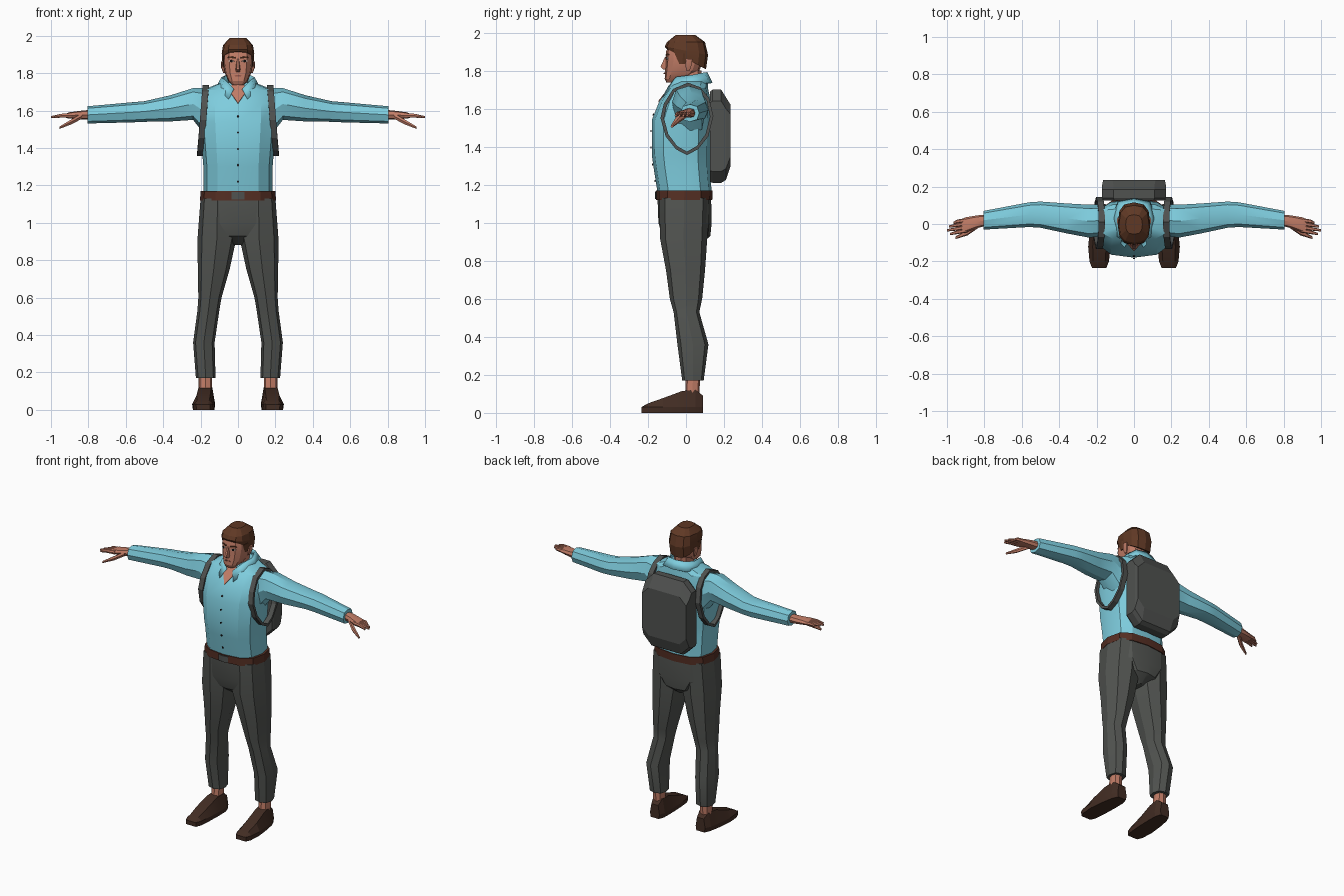
import bpy, bmesh, math
from mathutils import Vector
from mathutils.bvhtree import BVHTree

if "Cube" in bpy.data.objects:
    bpy.data.objects.remove(bpy.data.objects["Cube"])

def mat(name, r, g, b):
    m = bpy.data.materials.new(name)
    m.diffuse_color = (r, g, b, 1)
    m.use_nodes = True
    m.node_tree.nodes["Principled BSDF"].inputs["Base Color"].default_value = m.diffuse_color
    return m

SHIRT = mat("shirt_blue", .21, .61, .73)
GREY = mat("trouser_grey", .085, .09, .083)
PACK = mat("pack_grey", .08, .084, .08)
SKIN = mat("skin", .54, .205, .135)
HAIR = mat("hair_brown", .115, .04, .018)
SHOE = mat("shoe_brown", .055, .026, .017)
BELT = mat("belt_brown", .09, .028, .017)
DARK = mat("dark", .012, .01, .01)
WHITE = mat("eye_white", .6, .55, .52)
LIP = mat("lip", .3, .09, .065)

def finish(name, bm, material, mirror=False, angle=25, thick=0):
    bmesh.ops.recalc_face_normals(bm, faces=bm.faces)
    me = bpy.data.meshes.new(name)
    bm.to_mesh(me)
    bm.free()
    me.materials.append(material)
    ob = bpy.data.objects.new(name, me)
    bpy.context.collection.objects.link(ob)
    if angle:
        bpy.ops.object.select_all(action='DESELECT')
        ob.select_set(True)
        bpy.context.view_layer.objects.active = ob
        bpy.ops.object.shade_smooth_by_angle(angle=math.radians(angle))
    if mirror:
        ob.modifiers.new("mirror", 'MIRROR').use_clip = True
    if thick:
        s = ob.modifiers.new("thickness", 'SOLIDIFY')
        s.thickness, s.offset = thick, 0
    return ob

def loft(name, rings, material, cap=True, loop=False, closed=True, **kw):
    """Skin a list of equal-length point rings."""
    bm = bmesh.new()
    vs = [[bm.verts.new(p) for p in r] for r in rings]
    n = len(rings[0])
    pairs = list(zip(vs, vs[1:])) + ([(vs[-1], vs[0])] if loop else [])
    for a, b in pairs:
        for i in range(n if closed else n - 1):
            j = (i + 1) % n
            bm.faces.new((a[i], a[j], b[j], b[i]))
    if cap and not loop:
        bm.faces.new(vs[0])
        bm.faces.new(vs[-1])
    return finish(name, bm, material, **kw)

def oval(n, p=.8):
    """Unit squared-off oval."""
    out = []
    for i in range(n):
        c, s = math.cos(2 * math.pi * i / n), math.sin(2 * math.pi * i / n)
        out.append((math.copysign(abs(c) ** p, c) if abs(c) > 1e-6 else 0,
                    math.copysign(abs(s) ** p, s) if abs(s) > 1e-6 else 0))
    return out

def zring(z, x0, x1, yf, yb, n=12, p=.75, slope=0):
    xc, yc, rx, ry = (x0 + x1) / 2, (yf + yb) / 2, (x1 - x0) / 2, (yb - yf) / 2
    return [(xc + rx * u, yc + ry * v, z + slope * (yc + ry * v)) for u, v in oval(n, p)]

def xring(x, y, z, ry, rz, n=8, p=.8):
    return [(x, y + ry * u, z + rz * v) for u, v in oval(n, p)]

def body(name, rows, material, n=12, p=.75, **kw):
    """Symmetric upright part from rows of (z, half width, front y, back y)."""
    return loft(name, [zring(z, -w, w, f, b, n, p) for z, w, f, b in rows], material, **kw)

def limb(name, rows, material, n=8, **kw):
    return loft(name, [xring(*r, n=n) for r in rows], material, mirror=True, **kw)

def plate(name, pts, target, material, mirror=False, lift=.004):
    """Thin patch laid on the front of the target, outline in x, z."""
    me = target.data
    tree = BVHTree.FromPolygons([v.co for v in me.vertices], [p.vertices for p in me.polygons])
    bm = bmesh.new()
    vs = []
    for x, z in pts:
        hit = tree.ray_cast(Vector((x, -1, z)), Vector((0, 1, 0)))[0]
        vs.append(bm.verts.new((x, (hit.y if hit else -.1) - lift, z)))
    bm.faces.new(vs)
    return finish(name, bm, material, mirror=mirror, angle=0, thick=.005)

# Shirt
torso = body("shirt_body", [(1.16, .185, -.15, .135), (1.3, .185, -.172, .125), (1.36, .19, -.18, .125),
                            (1.54, .205, -.18, .13), (1.64, .21, -.14, .13), (1.71, .19, -.09, .115),
                            (1.75, .09, -.05, .115)], SHIRT)
limb("sleeves", [(.17, .02, 1.59, .085, .13), (.24, .015, 1.635, .088, .085), (.36, .03, 1.612, .08, .07),
                 (.5, .05, 1.595, .07, .055), (.56, .05, 1.591, .066, .054), (.805, .02, 1.577, .05, .046)],
     SHIRT, angle=30)
loft("collar", [[(.022, -.09, 1.715), (.07, -.05, 1.765), (.085, .03, 1.775), (.06, .095, 1.788), (0, .108, 1.79)],
                [(.05, -.12, 1.66), (.095, -.07, 1.705), (.112, .03, 1.725), (.085, .118, 1.735), (0, .135, 1.735)]],
     SHIRT, cap=False, closed=False, mirror=True, thick=.01)
plate("open_neckline", [(0, 1.638), (.036, 1.69), (.036, 1.735), (0, 1.74)], torso, SKIN, mirror=True)
for k in range(5):
    z = 1.22 + k * .0875
    plate(f"button_{k + 1}", [(.006 * u, z + .006 * v) for u, v in oval(6, 1)], torso, DARK)

# Belt and buckle
belt = body("belt", [(1.12, .203, -.157, .138), (1.17, .2, -.157, .14)], BELT)
plate("buckle", [(0, 1.125), (.035, 1.125), (.035, 1.165), (0, 1.165)], belt, PACK, mirror=True)

# Trousers
body("trouser_hips", [(1.135, .198, -.15, .132), (1.0, .19, -.145, .135), (.93, .12, -.125, .128),
                      (.88, .02, -.06, .07)], GREY)
loft("trouser_legs", [zring(*r, n=8, p=.75) for r in
                      [(1.13, .02, .2, -.14, .12), (.92, .008, .216, -.137, .112), (.75, .045, .215, -.105, .1),
                       (.6, .088, .212, -.085, .085), (.53, .1, .217, -.065, .07), (.36, .125, .24, -.045, .118),
                       (.17, .12, .225, -.02, .093)]], GREY, mirror=True)

# Ankles and shoes
loft("ankles", [zring(.09, .14, .21, -.005, .07, 8), zring(.2, .14, .21, 0, .075, 8)], SKIN, mirror=True)
loft("shoes", [[(x - wb, y, 0), (x + wb, y, 0), (x + w, y, .03), (x + wt, y, zt), (x - wt, y, zt), (x - w, y, .03)]
               for y, x, wb, w, wt, zt in
               [(.09, .17, .03, .035, .025, .09), (.05, .172, .045, .05, .034, .122), (-.02, .178, .052, .056, .034, .115),
                (-.12, .185, .056, .06, .036, .078), (-.2, .186, .05, .052, .032, .05),
                (-.235, .186, .036, .038, .026, .028)]], SHOE, mirror=True, angle=15)

# Hands
limb("palms", [(.79, .02, 1.578, .03, .026), (.84, .012, 1.576, .034, .023), (.9, -.005, 1.574, .041, .017),
               (.92, -.01, 1.572, .036, .012)], SKIN)
for k, (y0, y1, tip) in enumerate([(.022, .006, .965), (.003, -.014, .99), (-.016, -.034, 1.0), (-.034, -.054, .985)]):
    limb(f"finger_{k + 1}", [(.89, y0, 1.574, .011, .013), (.945, (y0 + y1) / 2, 1.573, .01, .011),
                             (tip, y1, 1.565, .006, .006)], SKIN, n=6)
limb("thumbs", [(.835, -.005, 1.57, .018, .016), (.89, -.045, 1.54, .016, .015), (.955, -.074, 1.508, .007, .007)],
     SKIN, n=6)

# Neck and head
body("neck", [(1.68, .06, -.06, .08), (1.73, .052, -.045, .08), (1.8, .052, -.045, .085)], SKIN, n=10)
head = body("head", [(1.737, .032, -.103, -.04), (1.757, .052, -.112, .01), (1.8, .07, -.11, .07),
                     (1.85, .078, -.106, .09), (1.9, .08, -.105, .1), (1.95, .068, -.085, .09)], SKIN)
loft("nose", [[(-.005, -.1, 1.878), (.005, -.1, 1.878), (.005, -.111, 1.872), (-.005, -.111, 1.872)],
              [(-.014, -.1, 1.82), (.014, -.1, 1.82), (.007, -.134, 1.82), (-.007, -.134, 1.82)],
              [(-.012, -.1, 1.807), (.012, -.1, 1.807), (.005, -.12, 1.807), (-.005, -.12, 1.807)]], SKIN)
loft("ears", [zring(1.8, .07, .078, .0, .02, 6), zring(1.83, .073, .09, -.005, .032, 6),
              zring(1.862, .075, .092, -.002, .036, 6)], SKIN, mirror=True)
plate("eyes", [(.02, 1.864), (.036, 1.858), (.052, 1.865), (.036, 1.872)], head, WHITE, mirror=True)
plate("pupils", [(.031, 1.859), (.041, 1.859), (.041, 1.871), (.031, 1.871)], head, DARK, mirror=True, lift=.007)
plate("eyebrows", [(.014, 1.879), (.055, 1.882), (.05, 1.89), (.014, 1.886)], head, HAIR, mirror=True)
plate("mouth", [(0, 1.782), (.022, 1.784), (.01, 1.79), (0, 1.789)], head, LIP, mirror=True)

# Hair
loft("hair", [zring(1.862, -.083, .083, -.105, .105, slope=-.52), zring(1.905, -.087, .087, -.112, .116, slope=-.2),
              zring(1.95, -.08, .08, -.1, .1), zring(1.987, -.045, .045, -.055, .05)], HAIR, angle=15)
loft("sideburns", [zring(1.835, .07, .082, -.035, -.005, 4, 1), zring(1.89, .07, .086, -.06, .03, 4, 1)],
     HAIR, mirror=True)

# Backpack
def octagon(y, w, z0, z1, c):
    half = [(w - c, z0), (w, z0 + c), (w, z1 - c), (w - c, z1)]
    return [(x, y, z) for x, z in half] + [(-x, y, z) for x, z in reversed(half)]

loft("backpack", [octagon(.125, .165, 1.215, 1.69, .06), octagon(.14, .17, 1.21, 1.7, .06),
                  octagon(.185, .17, 1.21, 1.7, .06), octagon(.21, .17, 1.225, 1.66, .06),
                  octagon(.235, .165, 1.3, 1.62, .05)], PACK, angle=0)

# Shoulder straps looping round the arms
strap = []
for y, z in [(.01, 1.728), (-.065, 1.695), (-.11, 1.62), (-.125, 1.55), (-.1, 1.46), (-.05, 1.395), (.005, 1.365),
             (.06, 1.395), (.11, 1.46), (.135, 1.56), (.115, 1.65), (.07, 1.705)]:
    d = Vector((0, y - .005, z - 1.545)).normalized() * .009
    x = .172 + .03 * (1.73 - z) / .37
    c = Vector((0, y, z))
    strap.append([c + d * s + Vector((x + t * .017, 0, 0)) for s, t in [(-1, -1), (1, -1), (1, 1), (-1, 1)]])
loft("shoulder_straps", strap, PACK, loop=True, mirror=True, angle=0)
